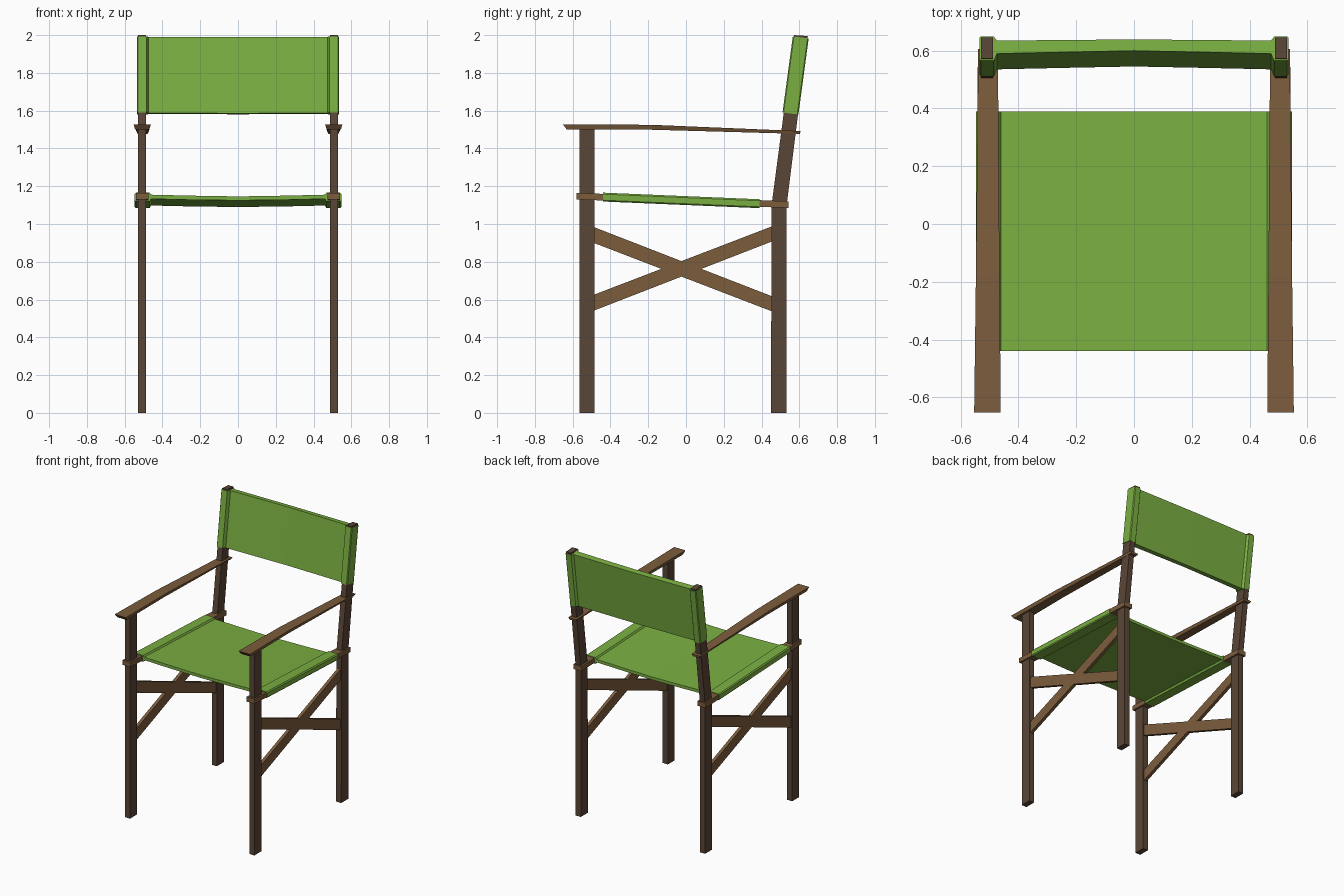
import bpy, bmesh

if "Cube" in bpy.data.objects:
    bpy.data.objects.remove(bpy.data.objects["Cube"])


def material(name, rgb):
    m = bpy.data.materials.new(name)
    m.diffuse_color = (*rgb, 1)
    m.use_nodes = True
    m.node_tree.nodes["Principled BSDF"].inputs["Base Color"].default_value = m.diffuse_color
    return m


DARK = material("dark wood", (0.102, 0.061, 0.038))
WOOD = material("light wood", (0.202, 0.109, 0.046))
GREEN = material("green canvas", (0.195, 0.429, 0.053))


def loft(name, rings, mat):
    """Closed solid through a list of matching rings."""
    bm = bmesh.new()
    vs = [[bm.verts.new(p) for p in r] for r in rings]
    n = len(vs[0])
    for a, b in zip(vs, vs[1:]):
        for i in range(n):
            j = (i + 1) % n
            bm.faces.new((a[i], a[j], b[j], b[i]))
    bm.faces.new(vs[0])
    bm.faces.new(vs[-1])
    bmesh.ops.recalc_face_normals(bm, faces=bm.faces)
    me = bpy.data.meshes.new(name)
    bm.to_mesh(me)
    bm.free()
    me.materials.append(mat)
    ob = bpy.data.objects.new(name, me)
    bpy.context.collection.objects.link(ob)
    return ob


def side_plate(name, outline, x0, x1, mat):
    """Side-view (y, z) outline extruded across x."""
    return loft(name, [[(x, y, z) for y, z in outline] for x in (x0, x1)], mat)


def mirrored(half):
    """Half outline from x=0 around to x=0, completed on the -x side."""
    return half + [(-x, d) for x, d in half[-2:0:-1]]


for s, tag in ((1, "right"), (-1, "left")):
    # legs; the back one kinks backwards above the seat
    side_plate("front_leg_" + tag, [(-.565, 0), (-.485, 0), (-.485, 1.505), (-.565, 1.505)],
               s * .488, s * .53, DARK)
    side_plate("back_leg_" + tag, [(.45, 0), (.533, 0), (.533, 1.10), (.645, 1.995),
                                   (.572, 2.0), (.453, 1.10)], s * .488, s * .53, DARK)

    # crossed braces
    for k, part in ((1, "falling"), (-1, "rising")):
        c = .7625
        side_plate(f"brace_{part}_{tag}", [(-.49, c + k * .222), (.455, c - k * .145),
                                           (.455, c - k * .225), (-.49, c + k * .138)],
                   s * .497, s * .521, WOOD)

    # seat rail
    side_plate("seat_rail_" + tag, [(-.58, 1.13), (.543, 1.085), (.543, 1.12), (-.58, 1.165)],
               s * .475, s * .541, WOOD)

    # armrest: tapered, underside narrower than the top
    rings = []
    for yt, yb, zt, zb, cx, hw in ((-.652, -.632, 1.528, 1.501, .507, .046),
                                   (-.18, -.18, 1.525, 1.499, .506, .041),
                                   (.606, .604, 1.492, 1.477, .505, .034)):
        rings.append([(s * (cx - hw), yt, zt), (s * (cx + hw), yt, zt),
                      (s * (cx + hw - .008), yb, zb), (s * (cx - hw + .008), yb, zb)])
    loft("armrest_" + tag, rings, WOOD)

# canvas seat: sagging sheet with sleeves around the rails
seat = mirrored([(0, .003), (.25, .007), (.46, .012), (.468, .023), (.54, .023), (.547, .015),
                 (.547, -.017), (.54, -.024), (.468, -.024), (.46, -.010), (.25, -.015), (0, -.018)])
loft("seat", [[(x, y, z + d) for x, d in seat] for y, z in ((-.44, 1.143), (.39, 1.108))], GREEN)

# canvas back: sheet with sleeves around the posts
back = mirrored([(0, -.008), (.25, -.013), (.474, -.018), (.484, -.042), (.53, -.042), (.535, -.036),
                 (.535, .036), (.53, .042), (.486, .042), (.474, .027), (.25, .029), (0, .031)])
loft("backrest", [[(x, y + d, z - d * .13) for x, d in back]
                  for y, z in ((.553, 1.585), (.6075, 1.988))], GREEN)
